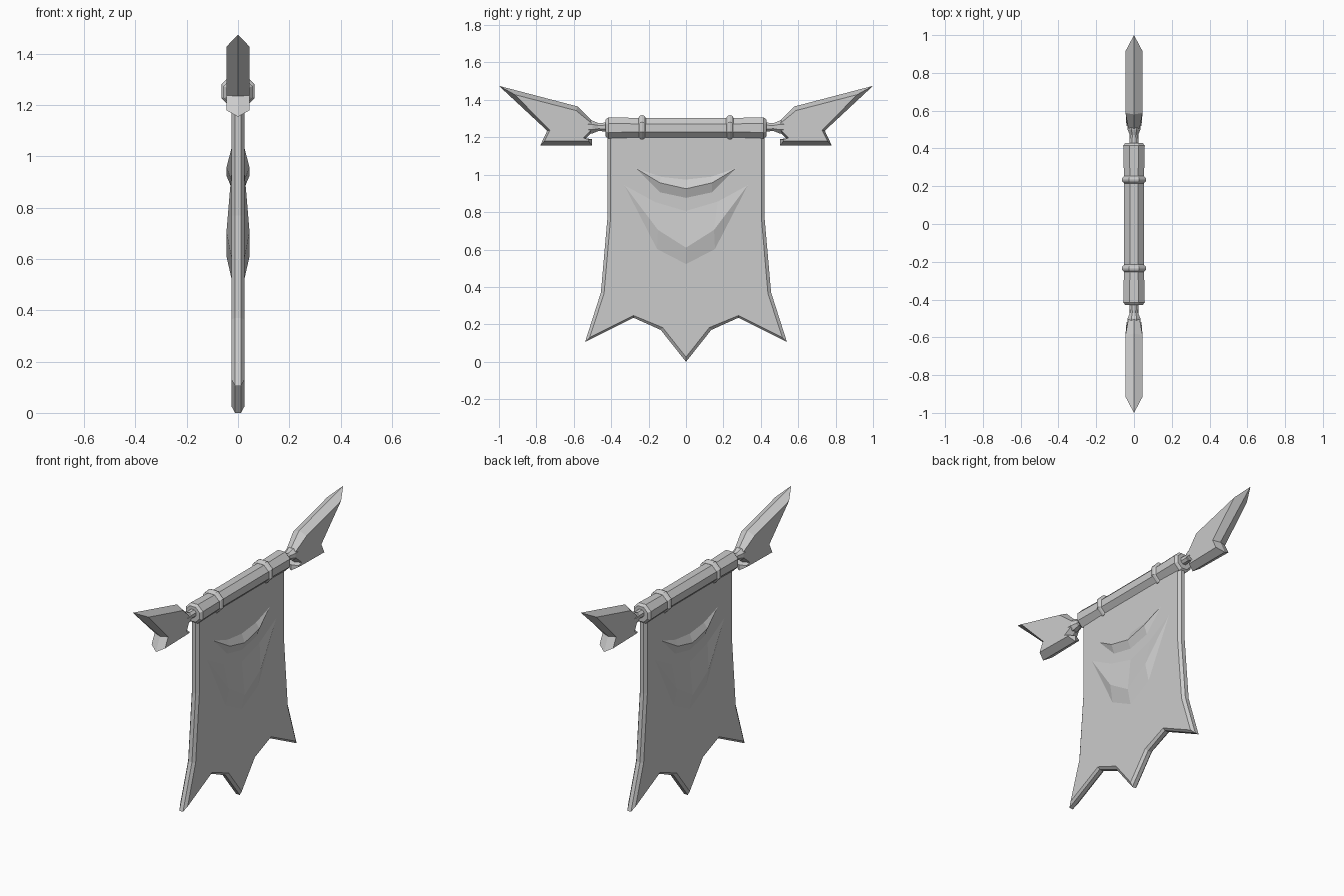
import bpy, bmesh, math

if "Cube" in bpy.data.objects:
    bpy.data.objects.remove(bpy.data.objects["Cube"])


def make_object(name, bm, mirror_axes=()):
    bmesh.ops.remove_doubles(bm, verts=bm.verts, dist=0.0003)
    bmesh.ops.recalc_face_normals(bm, faces=bm.faces)
    mesh = bpy.data.meshes.new(name)
    bm.to_mesh(mesh)
    bm.free()
    obj = bpy.data.objects.new(name, mesh)
    bpy.context.collection.objects.link(obj)
    if mirror_axes:
        mod = obj.modifiers.new("Mirror", 'MIRROR')
        mod.use_axis = [a in mirror_axes for a in "xyz"]
        mod.use_mirror_merge = False
    return obj


def bevelled_plate(name, outer, rim_x, inner, mirror_axes=()):
    """Flat plate in the yz plane: outer rim (y, z) at +-rim_x, faces (y, z, x)."""
    bm = bmesh.new()
    loops = [[(x, y, z) for y, z, x in inner],
             [(rim_x, y, z) for y, z in outer],
             [(-rim_x, y, z) for y, z in outer],
             [(-x, y, z) for y, z, x in inner]]
    if rim_x == 0:
        loops.pop(2)
    rings = [[bm.verts.new(p) for p in loop] for loop in loops]
    n = len(outer)
    for a, b in zip(rings, rings[1:]):
        for i in range(n):
            j = (i + 1) % n
            bm.faces.new((a[i], a[j], b[j], b[i]))
    bm.faces.new(rings[0])
    bm.faces.new(rings[-1][::-1])
    return make_object(name, bm, mirror_axes)


def lathe_y(name, profile, zc, mirror_axes=(), sides=8):
    """Octagonal turning about the y axis; profile is (y, flat-to-centre)."""
    bm = bmesh.new()
    rings = []
    for y, apothem in profile:
        r = apothem / math.cos(math.pi / sides)
        angles = [2 * math.pi * (i + 0.5) / sides for i in range(sides)]
        rings.append([bm.verts.new((r * math.cos(a), y, zc + r * math.sin(a))) for a in angles])
    for a, b in zip(rings, rings[1:]):
        for i in range(sides):
            j = (i + 1) % sides
            bm.faces.new((a[i], a[j], b[j], b[i]))
    bm.faces.new(rings[0])
    bm.faces.new(rings[-1])
    return make_object(name, bm, mirror_axes)


def mirrored(points):
    """Complete a right-hand half outline that ends on y = 0."""
    return points + [(-p[0],) + tuple(p[1:]) for p in reversed(points[:-1])]


def cloth_fold(name, tip, upper, ridge, lower):
    """Draped crescent; each row gives (y, z) at the side and z at the centre."""
    bm = bmesh.new()
    rows = []
    for (y, zs, zc), x in ((upper, 0.0245), (ridge, 0.045), (lower, 0.0245)):
        rows.append([bm.verts.new(p) for p in ((x, -y, zs), (x, 0, zc), (x, y, zs))])
    for a, b in zip(rows, rows[1:]):
        for i in (0, 1):
            bm.faces.new((a[i], b[i], b[i + 1], a[i + 1]))
    for side, i in ((-1, 0), (1, 2)):
        t = bm.verts.new((0.0245, side * tip[0], tip[1]))
        for a, b in zip(rows, rows[1:]):
            bm.faces.new((t, a[i], b[i]))
    for i in (0, 1):
        bm.faces.new((rows[0][i], rows[0][i + 1], rows[2][i + 1], rows[2][i]))
    for i, t in ((0, bm.verts[9]), (2, bm.verts[10])) if not bm.verts.ensure_lookup_table() else ():
        bm.faces.new((t, rows[0][i], rows[2][i]))
    return make_object(name, bm, "x")


# Hanging cloth with a flared, three-pointed hem
cloth_rim = [(0.42, 1.22), (0.42, 0.77), (0.455, 0.37), (0.54, 0.105),
             (0.28, 0.235), (0.135, 0.17), (0, 0)]
cloth_face = [(0.403, 1.22), (0.403, 0.77), (0.438, 0.365), (0.515, 0.13),
              (0.28, 0.247), (0.125, 0.183), (0, 0.025)]
bevelled_plate("cloth", mirrored(cloth_rim), 0.012,
               [(y, z, 0.025) for y, z in mirrored(cloth_face)])

# Raised drapery folds on both faces
cloth_fold("upper_fold", (0.27, 1.035), (0.135, 0.99, 0.975),
           (0.14, 0.957, 0.925), (0.14, 0.905, 0.875))
cloth_fold("lower_fold", (0.335, 0.95), (0.17, 0.86, 0.81),
           (0.15, 0.705, 0.61), (0.155, 0.6, 0.52))

# Rolled sleeve around the pole
lathe_y("sleeve", [(-0.43, 0.045), (-0.415, 0.057), (-0.24, 0.053), (0.24, 0.053),
                   (0.415, 0.057), (0.43, 0.045)], 1.25)

# Ridged bands around the sleeve
lathe_y("band", [(0.215, 0.05), (0.225, 0.062), (0.235, 0.065), (0.245, 0.062),
                 (0.255, 0.05)], 1.254, "y")

# Pole necks and collars
lathe_y("pole_neck", [(0.40, 0.024), (0.47, 0.022), (0.50, 0.034), (0.53, 0.034),
                      (0.57, 0.02)], 1.255, "y")

# Blade finials at both ends
blade_rim = [(0.50, 1.285), (0.58, 1.365), (1.0, 1.475), (0.742, 1.235),
             (0.78, 1.155), (0.503, 1.155), (0.503, 1.19), (0.535, 1.195), (0.50, 1.23)]
blade_face = [(0.505, 1.275, 0.03), (0.588, 1.343, 0.045), (0.915, 1.428, 0.045),
              (0.728, 1.238, 0.045), (0.757, 1.18, 0.045), (0.52, 1.18, 0.04),
              (0.52, 1.188, 0.04), (0.548, 1.197, 0.042), (0.508, 1.237, 0.03)]
bevelled_plate("blade_finial", blade_rim, 0, blade_face, "y")
